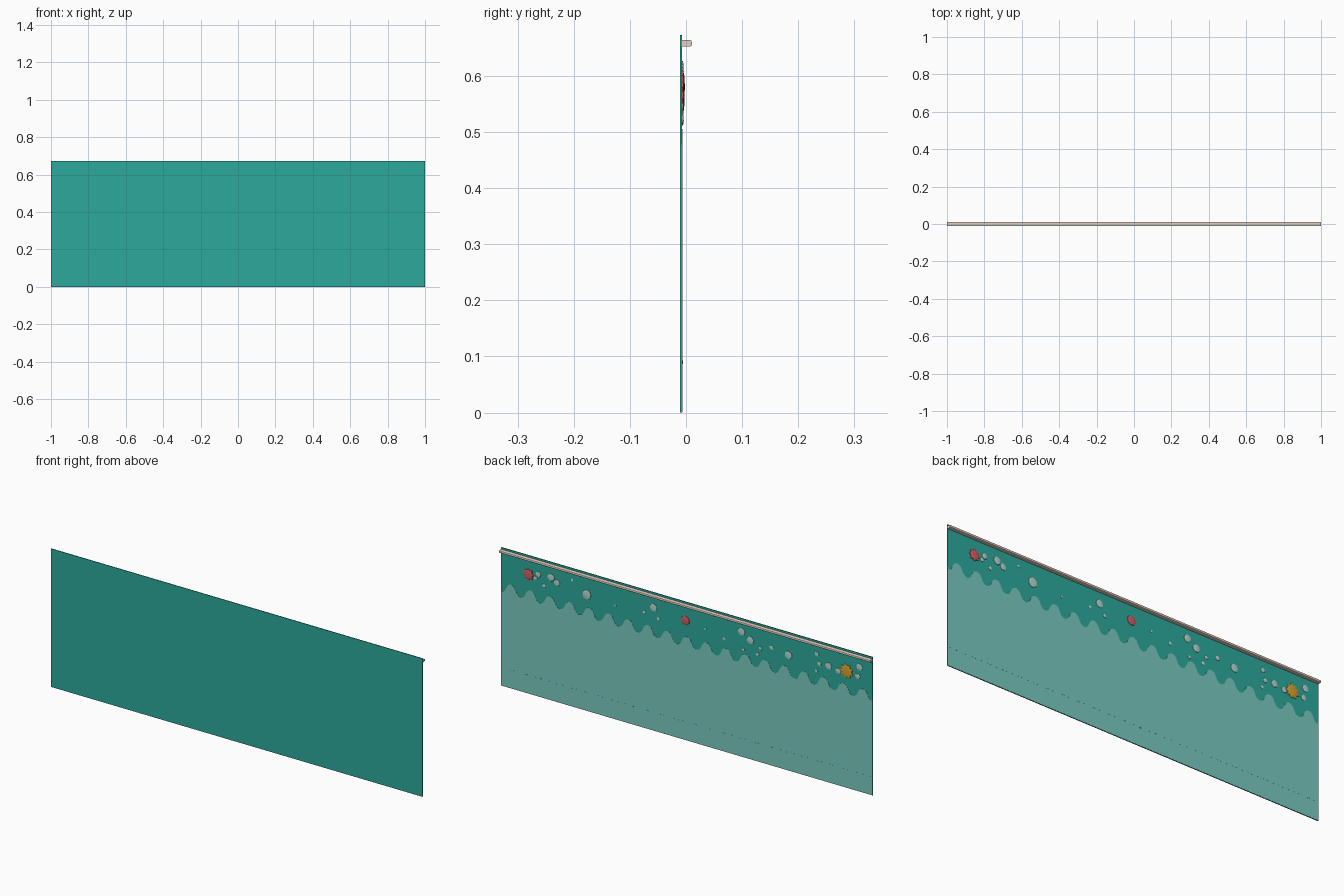
import bpy, bmesh, math

if "Cube" in bpy.data.objects:
    bpy.data.objects.remove(bpy.data.objects["Cube"])


def material(name, r, g, b):
    lin = [(c / 255 / 12.92) if c < 10 else ((c / 255 + 0.055) / 1.055) ** 2.4 for c in (r, g, b)]
    m = bpy.data.materials.new(name)
    m.diffuse_color = (*lin, 1)
    m.use_nodes = True
    m.node_tree.nodes["Principled BSDF"].inputs["Base Color"].default_value = m.diffuse_color
    return m


TEAL = material("teal", 44, 170, 157)
LIGHT = material("light teal", 122, 203, 192)
PALE = material("pale aqua", 180, 218, 208)
SAND = material("sand", 226, 208, 192)
RED = material("coral red", 208, 95, 98)
GOLD = material("gold", 216, 165, 48)


def prism(name, pts, y0, y1, mat, axis="Y"):
    """Extrude an outline: (x, z) along y, or (y, z) along x."""
    bm = bmesh.new()
    place = (lambda a, b: (a, y0, b)) if axis == "Y" else (lambda a, b: (y0, a, b))
    face = bm.faces.new([bm.verts.new(place(a, b)) for a, b in pts])
    res = bmesh.ops.extrude_face_region(bm, geom=[face])
    d = y1 - y0
    bmesh.ops.translate(bm, vec=(0, d, 0) if axis == "Y" else (d, 0, 0),
                        verts=[v for v in res["geom"] if isinstance(v, bmesh.types.BMVert)])
    bmesh.ops.recalc_face_normals(bm, faces=bm.faces)
    return finish(name, bm, mat)


def finish(name, bm, mat):
    me = bpy.data.meshes.new(name)
    bm.to_mesh(me)
    bm.free()
    me.materials.append(mat)
    ob = bpy.data.objects.new(name, me)
    bpy.context.collection.objects.link(ob)
    return ob


def blob(name, x, z, r, mat, points=0, depth=0.003):
    """Shallow dome on the back face; points > 0 makes a star rim."""
    bm = bmesh.new()
    n = points * 2 if points else 12
    rings = []
    for scale, y in ((1, -0.0075), (0.95, -0.0065 + depth * 0.4), (0.6, -0.0065 + depth * 0.85)):
        ring = []
        for i in range(n):
            a = 2 * math.pi * i / n
            rr = r * scale * (0.78 if points and i % 2 else 1)
            ring.append(bm.verts.new((x + rr * math.cos(a), y, z + rr * math.sin(a))))
        rings.append(ring)
    for lo, hi in zip(rings, rings[1:]):
        for i in range(n):
            j = (i + 1) % n
            bm.faces.new((lo[i], lo[j], hi[j], hi[i]))
    tip = bm.verts.new((x, -0.0065 + depth, z))
    for i in range(n):
        bm.faces.new((rings[-1][i], rings[-1][(i + 1) % n], tip))
    bm.faces.new(rings[0])
    bmesh.ops.recalc_face_normals(bm, faces=bm.faces)
    return finish(name, bm, mat)


# backing panel
prism("panel", [(-1, 0), (1, 0), (1, 0.673), (-1, 0.673)], -0.0105, -0.007, TEAL)

# light lower sheet with a scalloped top edge: 19 rounded arches
WAVES, STEPS = 19, 16
edge = []
for i in range(WAVES * STEPS + 1):
    c = -math.cos(2 * math.pi * i / STEPS)
    edge.append((1 - 2 * i / (WAVES * STEPS), 0.481 + 0.024 * math.copysign(abs(c) ** 0.6, c)))
edge[0], edge[-1] = (1, 0.478), (-1, 0.478)
prism("scalloped_sheet", [(-1, 0.001), (1, 0.001)] + edge, -0.0085, -0.0062, LIGHT)

# rounded rail along the top of the back
rail = [(-0.0072, 0.652), (0.007, 0.652), (0.0095, 0.6535), (0.0105, 0.656),
        (0.0105, 0.660), (0.0095, 0.6625), (0.007, 0.664), (-0.0072, 0.664)]
prism("top_rail", rail, -1, 1, SAND, "X")

# thin seam and row of small studs near the bottom
prism("seam", [(-1, 0.0885), (1, 0.0885), (1, 0.0905), (-1, 0.0905)], -0.007, -0.006, LIGHT)
for i in range(24):
    blob("stud", -0.95 + 1.9 * i / 23, 0.0895, 0.004, TEAL, depth=0.001)

# coloured ornaments
blob("red_ornament_side", 0.854, 0.58, 0.03, RED, points=8, depth=0.0045)
blob("red_ornament_middle", 0.008, 0.582, 0.023, RED, depth=0.004)
blob("gold_star", -0.86, 0.567, 0.037, GOLD, points=9, depth=0.004)

# pale bubbles: x, z, radius
bubbles = [
    (0.80, 0.594, 0.014), (0.815, 0.572, 0.010), (0.77, 0.548, 0.010), (0.732, 0.598, 0.019),
    (0.70, 0.580, 0.016), (0.617, 0.614, 0.007), (0.54, 0.566, 0.024), (0.385, 0.554, 0.006),
    (0.23, 0.562, 0.008), (0.18, 0.598, 0.019), (0.153, 0.550, 0.009), (-0.10, 0.570, 0.006),
    (-0.20, 0.549, 0.009), (-0.294, 0.608, 0.019), (-0.342, 0.579, 0.019), (-0.305, 0.523, 0.008),
    (-0.38, 0.520, 0.009), (-0.396, 0.554, 0.009), (-0.456, 0.574, 0.012), (-0.547, 0.561, 0.020),
    (-0.70, 0.607, 0.011), (-0.714, 0.563, 0.011), (-0.698, 0.525, 0.008), (-0.763, 0.566, 0.017),
    (-0.815, 0.556, 0.014), (-0.93, 0.605, 0.017), (-0.92, 0.558, 0.014)]
for x, z, r in bubbles:
    blob("bubble", x, z, r, PALE, depth=0.0025)
